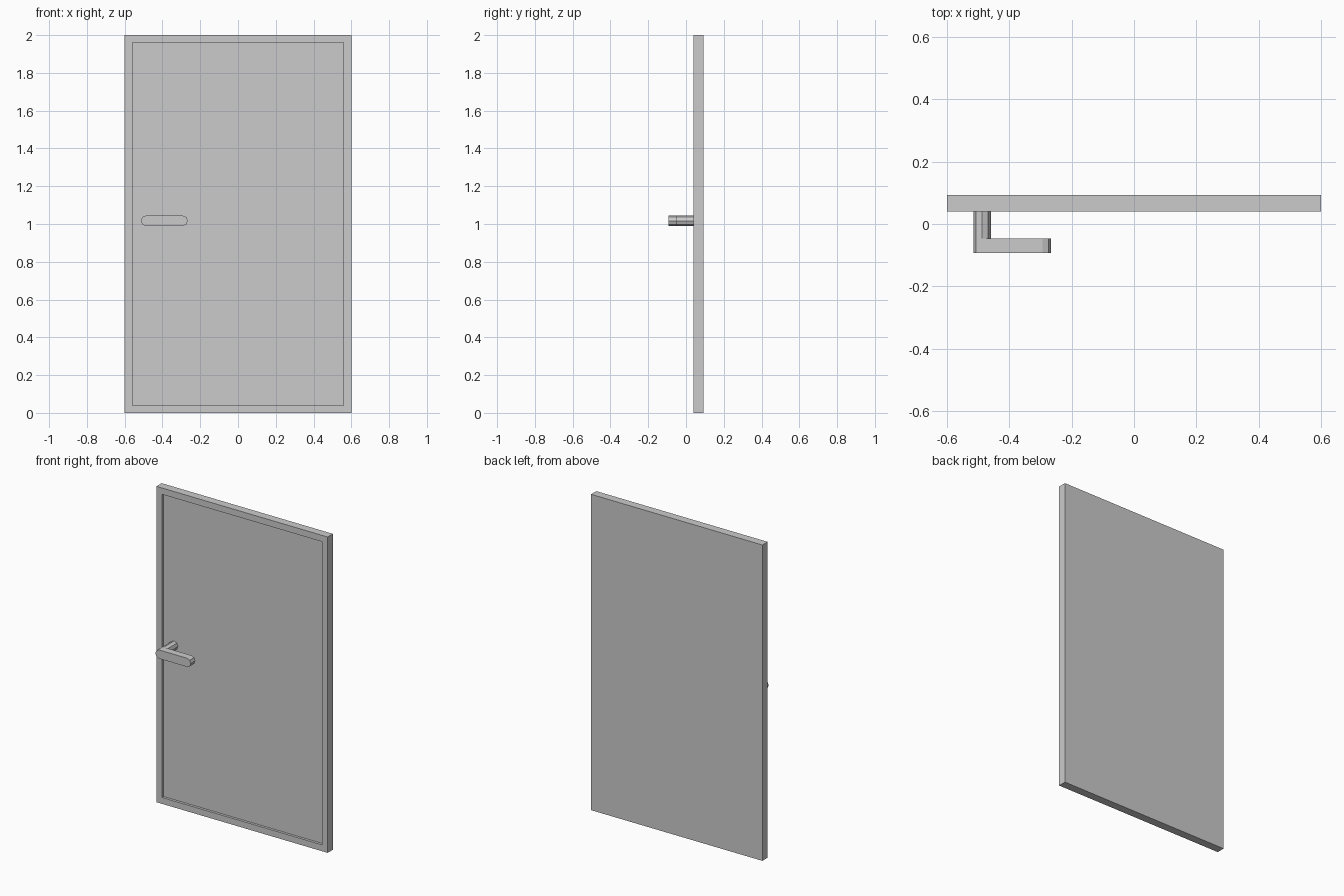
import bpy, bmesh, math

if "Cube" in bpy.data.objects:
    bpy.data.objects.remove(bpy.data.objects["Cube"])


def finish(bm, name):
    bmesh.ops.recalc_face_normals(bm, faces=bm.faces[:])
    me = bpy.data.meshes.new(name)
    bm.to_mesh(me)
    bm.free()
    ob = bpy.data.objects.new(name, me)
    bpy.context.collection.objects.link(ob)
    return ob


def push(bm, face, offset):
    """Extrude one face along an offset and return the new cap."""
    new = bmesh.ops.extrude_face_region(bm, geom=[face])["geom"]
    bmesh.ops.translate(bm, vec=offset,
                        verts=[g for g in new if isinstance(g, bmesh.types.BMVert)])
    if face.is_valid:
        bmesh.ops.delete(bm, geom=[face], context="FACES_ONLY")
    return next(g for g in new if isinstance(g, bmesh.types.BMFace))


# Door slab with a recessed front panel
FRONT, BACK, RIM, RECESS = 0.04, 0.0925, 0.057, 0.016
bm = bmesh.new()
bmesh.ops.create_cube(bm, size=1)
for v in bm.verts:
    v.co.x *= 1.2
    v.co.y = FRONT if v.co.y < 0 else BACK
    v.co.z = 0 if v.co.z < 0 else 2
bm.normal_update()
front = min(bm.faces, key=lambda f: f.normal.y)
bmesh.ops.inset_region(bm, faces=[front], thickness=RIM)
push(bm, front, (0, RECESS, 0))
finish(bm, "door_panel")

# Lever handle: octagonal stem, then its free half stretched sideways as a grip
CX, CZ, R, TIP = -0.487, 1.017, 0.0275, -0.2935
STEM_END, GRIP_BACK, GRIP_FRONT = FRONT + RECESS, -0.047, -0.0925


def octagon(k):
    a = math.pi / 4 * k
    return R * math.cos(a), R * math.sin(a)


# Stem, open where it meets the grip
bm = bmesh.new()
rings = [[bm.verts.new((CX + x, y, CZ + z)) for x, z in map(octagon, range(8))]
         for y in (STEM_END, GRIP_BACK)]
for i in range(8):
    j = (i + 1) % 8
    bm.faces.new((rings[0][i], rings[0][j], rings[1][j], rings[1][i]))
bm.faces.new(rings[0])

# Grip, a rounded bar sharing the stem's outer half
right = [(TIP + x, z) for x, z in map(octagon, range(-2, 3))]
left = [(CX + x, z) for x, z in map(octagon, range(2, 7))]
outline = right + left
back_ring, front_ring = [[bm.verts.new((x, y, CZ + z)) for x, z in outline]
                         for y in (GRIP_BACK, GRIP_FRONT)]
n = len(outline)
for i in range(n):
    j = (i + 1) % n
    bm.faces.new((back_ring[i], back_ring[j], front_ring[j], front_ring[i]))
bm.faces.new(front_ring)
# Back of the grip, between the stem's inner half and the tip
bm.faces.new(back_ring[:5] + [rings[1][k] for k in (2, 1, 0, 7, 6)])
bmesh.ops.remove_doubles(bm, verts=bm.verts[:], dist=0.0005)
finish(bm, "door_handle")
